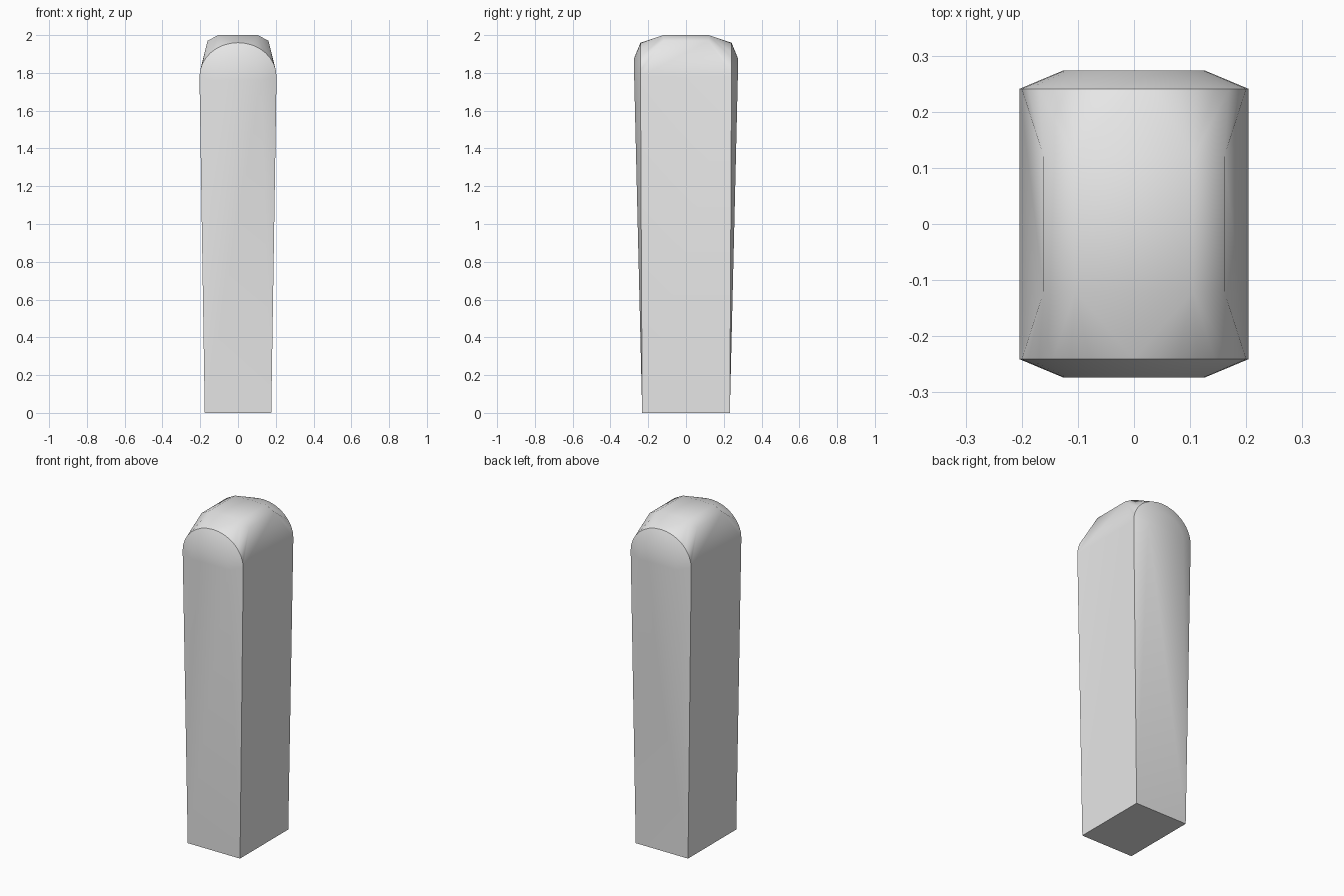
import bpy, bmesh
from math import sin, cos, pi, radians

cube = bpy.data.objects.get("Cube")
if cube:
    bpy.data.objects.remove(cube, do_unlink=True)

grey = bpy.data.materials.new("light_grey")
grey.use_nodes = True
colour = (0.8, 0.8, 0.8, 1)
grey.diffuse_color = colour
grey.node_tree.nodes["Principled BSDF"].inputs["Base Color"].default_value = colour

SEG = 16          # segments in each arch
SPLITS = (3, 7)   # arch steps where the roof facets change

bm = bmesh.new()


def arch(half_width, spring, rise, y):
    """Half-round row of vertices running from +x to -x."""
    return [bm.verts.new((half_width * cos(pi * i / SEG), y,
                          spring + rise * sin(pi * i / SEG)))
            for i in range(SEG + 1)]


def build_end(side):
    """One end of the post: raised panel, rounded rim and sloping roof."""
    rim = arch(0.204, 1.78, 0.18, side * 0.241)
    panel = arch(0.125, 1.76, 0.12, side * 0.274)
    foot = [bm.verts.new((x, side * 0.232, 0)) for x in (0.176, -0.176)]
    roof = [bm.verts.new((x, side * 0.12, z)) for x, z in
            ((0.161, 1.97), (0.105, 2.0), (-0.105, 2.0), (-0.161, 1.97))]

    # raised panel, tapering into the foot
    bm.faces.new(panel)
    bm.faces.new((panel[0], panel[-1], foot[1], foot[0]))
    for i in (0, -1):
        bm.faces.new((rim[i], panel[i], foot[i]))
    for i in range(SEG):
        bm.faces.new((rim[i], rim[i + 1], panel[i + 1], panel[i]))

    # roof fans from the rim up to the four ridge corners
    stops = [0, SPLITS[0], SPLITS[1], SEG - SPLITS[1], SEG - SPLITS[0], SEG]
    owners = [0, 1, None, 2, 3]
    for a, b, owner in zip(stops, stops[1:], owners):
        if owner is None:
            mid = SEG // 2
            for i in range(a, b):
                bm.faces.new((rim[i], rim[i + 1], roof[1 if i < mid else 2]))
            bm.faces.new((rim[mid], roof[1], roof[2]))
        else:
            for i in range(a, b):
                bm.faces.new((rim[i], rim[i + 1], roof[owner]))
    bm.faces.new((rim[SPLITS[0]], roof[0], roof[1]))
    bm.faces.new((rim[SEG - SPLITS[0]], roof[2], roof[3]))

    # cross-section loop used to join both ends
    return [foot[0], rim[0], *roof, rim[-1], foot[1]]


front, back = build_end(-1), build_end(1)

# sides, roof and base joining the two ends
for i in range(len(front)):
    j = (i + 1) % len(front)
    bm.faces.new((front[i], front[j], back[j], back[i]))

bmesh.ops.recalc_face_normals(bm, faces=bm.faces)
mesh = bpy.data.meshes.new("post")
bm.to_mesh(mesh)
bm.free()
mesh.materials.append(grey)

post = bpy.data.objects.new("post", mesh)
bpy.context.collection.objects.link(post)
bpy.ops.object.select_all(action='DESELECT')
post.select_set(True)
bpy.context.view_layer.objects.active = post
bpy.ops.object.shade_smooth_by_angle(angle=radians(35))
